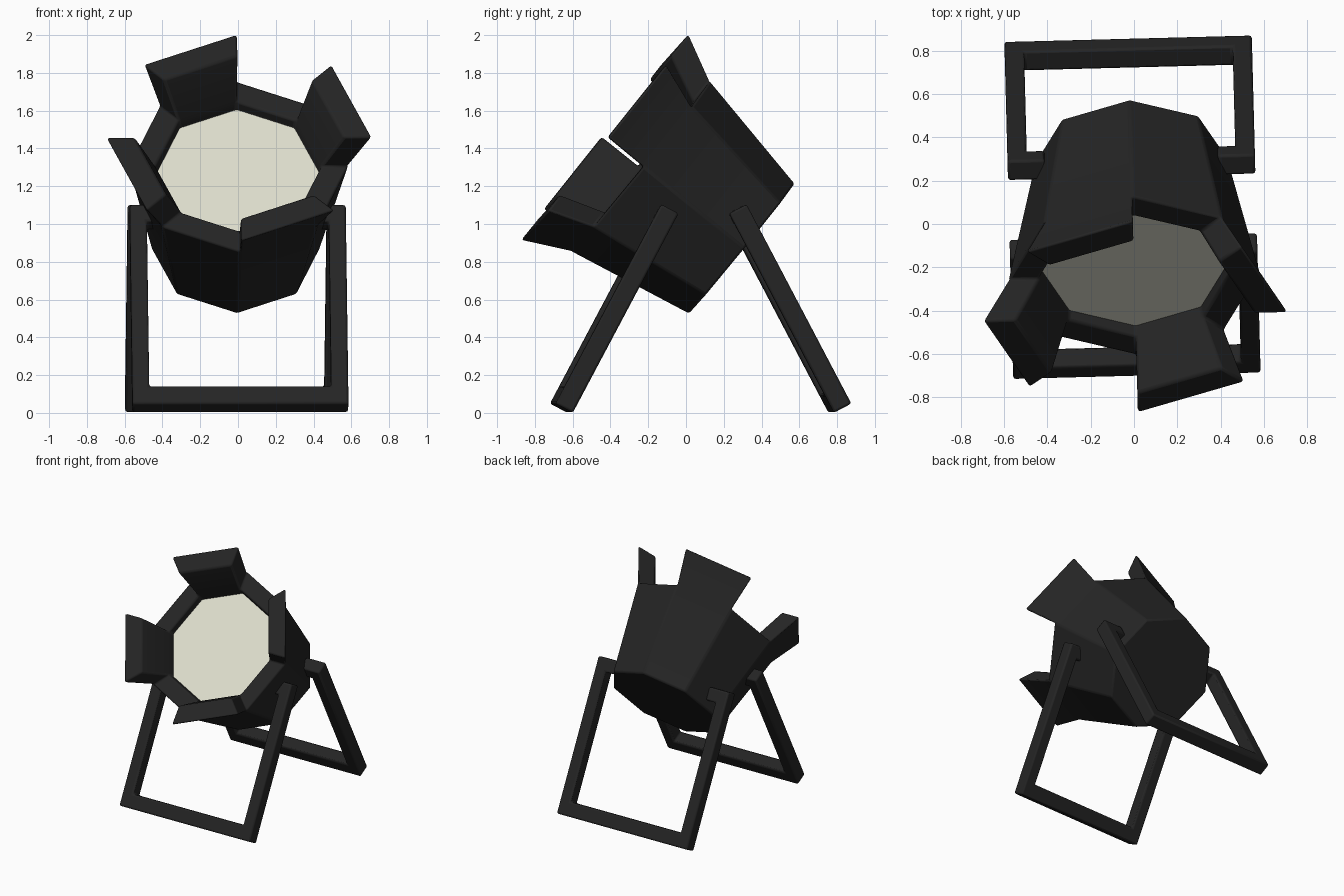
import bpy, bmesh, math
from mathutils import Vector, Matrix

if "Cube" in bpy.data.objects:
    bpy.data.objects.remove(bpy.data.objects["Cube"])

def material(name, col):
    m = bpy.data.materials.new(name)
    m.diffuse_color = (*col, 1)
    m.use_nodes = True
    m.node_tree.nodes["Principled BSDF"].inputs["Base Color"].default_value = m.diffuse_color
    return m

BLACK = material("matte black", (0.018, 0.018, 0.018))
GLASS = material("warm white lens", (0.74, 0.74, 0.62))
YAW = Matrix.Translation((-0.005, 0, 0)) @ Matrix.Rotation(math.radians(1.5), 4, 'Z')

def finish(name, bm, mat, bevel=0.0):
    bmesh.ops.recalc_face_normals(bm, faces=bm.faces[:])
    bm.transform(YAW)
    me = bpy.data.meshes.new(name)
    bm.to_mesh(me)
    bm.free()
    me.materials.append(mat)
    ob = bpy.data.objects.new(name, me)
    bpy.context.collection.objects.link(ob)
    if bevel:
        b = ob.modifiers.new("soft edges", 'BEVEL')
        b.width, b.segments, b.limit_method = bevel, 2, 'ANGLE'
        b.angle_limit = math.radians(30)
    bpy.ops.object.select_all(action='DESELECT')
    bpy.context.view_layer.objects.active = ob
    ob.select_set(True)
    bpy.ops.object.shade_smooth_by_angle(angle=math.radians(30))
    return ob

# Lamp head frame: rim centre, tilted forward axis and in-plane up direction
C = Vector((0, -0.24, 1.305))
AXIS = Vector((0, -0.776, 0.631))
UP = Vector((0, 0.631, 0.776))

def ring(bm, depth, r):
    return [bm.verts.new(C + AXIS * depth + r * (Vector((math.cos(t), 0, 0)) + UP * math.sin(t)))
            for t in (i * math.pi / 4 for i in range(8))]

# Lamp housing: octagonal bucket, with four flared flaps growing from every other rim side
bm = bmesh.new()
back, rim, inner, floor = [ring(bm, d, r) for d, r in
                           ((-0.69, 0.445), (0, 0.582), (0, 0.44), (-0.06, 0.43))]
tip_out, tip_in = ring(bm, 0.245, 0.705), ring(bm, 0.245, 0.555)
bm.faces.new(back)
bm.faces.new(floor)
for i in range(8):
    j = (i + 1) % 8
    def quad(p, q):
        bm.faces.new((p[i], p[j], q[j], q[i]))
    quad(back, rim)
    quad(inner, floor)
    if i % 2:
        quad(rim, inner)
    else:
        quad(rim, tip_out)
        quad(tip_out, tip_in)
        quad(tip_in, inner)
        for k in (i, j):
            bm.faces.new((rim[k], tip_out[k], tip_in[k], inner[k]))
finish("lamp_housing", bm, BLACK, 0.012)

# Lens
bm = bmesh.new()
face = bm.faces.new(ring(bm, -0.052, 0.432))
face.normal_update()
if face.normal.dot(AXIS) < 0:
    face.normal_flip()
me_bm = bm
bmesh.ops.solidify(me_bm, geom=[face], thickness=0.006)
finish("lens", me_bm, GLASS)

# Support frames: U outline with inward pivot stubs, extruded across its thickness
def frame(name, foot, top):
    foot, top = Vector((0, *foot)), Vector((0, *top))
    s = (top - foot).normalized()
    L = (top - foot).length
    n = s.cross(Vector((1, 0, 0))).normalized()
    half = [(0.572, 0), (0.572, L), (0.40, L), (0.40, L - 0.1), (0.482, L - 0.1), (0.482, 0.108)]
    outline = half + [(-x, h) for x, h in reversed(half)]
    bm = bmesh.new()
    f = bm.faces.new([bm.verts.new(foot + Vector((x, 0, 0)) + s * h - n * 0.052) for x, h in outline])
    ext = bmesh.ops.extrude_face_region(bm, geom=[f])
    bmesh.ops.translate(bm, vec=n * 0.104,
                        verts=[v for v in ext['geom'] if isinstance(v, bmesh.types.BMVert)])
    finish(name, bm, BLACK, 0.012)

frame("front_frame", (-0.66, 0.025), (-0.10, 1.08))
frame("back_frame", (0.815, 0.025), (0.26, 1.08))
